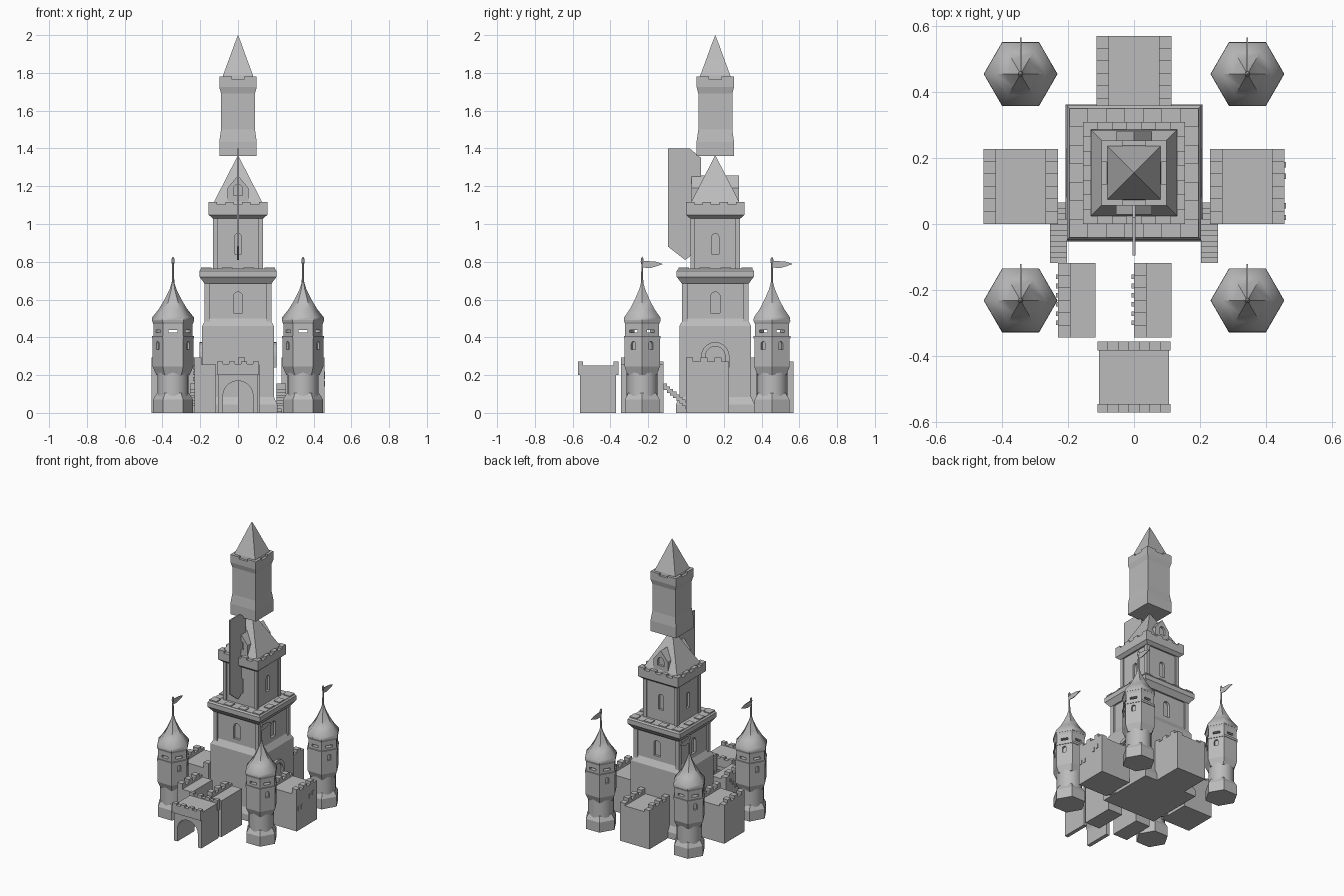
import bpy, bmesh
from math import pi, cos, sin, radians, sqrt
from mathutils import Matrix, Vector

if "Cube" in bpy.data.objects:
    bpy.data.objects.remove(bpy.data.objects["Cube"])

stone = bpy.data.materials.new("grey_stone")
stone.use_nodes = True
GREY = (0.5, 0.5, 0.5, 1)
stone.diffuse_color = GREY
stone.node_tree.nodes["Principled BSDF"].inputs["Base Color"].default_value = GREY

KEEP = Vector((0, 0.155, 0))


def finish(name, bm, smooth=None):
    bmesh.ops.remove_doubles(bm, verts=bm.verts, dist=1e-5)
    bmesh.ops.recalc_face_normals(bm, faces=bm.faces)
    mesh = bpy.data.meshes.new(name)
    bm.to_mesh(mesh)
    bm.free()
    mesh.materials.append(stone)
    ob = bpy.data.objects.new(name, mesh)
    bpy.context.collection.objects.link(ob)
    if smooth:
        select(ob)
        bpy.ops.object.shade_smooth_by_angle(angle=radians(smooth))
    return ob


def select(ob):
    bpy.ops.object.select_all(action='DESELECT')
    ob.select_set(True)
    bpy.context.view_layer.objects.active = ob


def loft(name, sides, profile, centre, smooth=None):
    """Stack of regular rings (radius, z); four sides means half-width."""
    bm = bmesh.new()
    k, turn = (sqrt(2), pi / 4) if sides == 4 else (1, 0)
    rings = []
    for r, z in profile:
        rings.append([bm.verts.new((centre[0] + k * r * cos(turn + 2 * pi * i / sides),
                                    centre[1] + k * r * sin(turn + 2 * pi * i / sides), z))
                      for i in range(sides)])
    for a, b in zip(rings, rings[1:]):
        for i in range(sides):
            j = (i + 1) % sides
            bm.faces.new((a[i], a[j], b[j], b[i]))
    bm.faces.new(rings[0])
    if profile[-1][0] > 1e-4:
        bm.faces.new(rings[-1])
    return finish(name, bm, smooth)


def boxes(name, spans):
    """One object from (x0, x1, y0, y1, z0, z1) blocks."""
    bm = bmesh.new()
    for x0, x1, y0, y1, z0, z1 in spans:
        mat = Matrix.Translation(((x0 + x1) / 2, (y0 + y1) / 2, (z0 + z1) / 2))
        bmesh.ops.create_cube(bm, size=1, matrix=mat @ Matrix.Diagonal((x1 - x0, y1 - y0, z1 - z0, 1)))
    return finish(name, bm)


def prism(name, pts, start, end, angle=0, centre=(0, 0, 0)):
    """Outline in x/z pushed along y, then turned about z at centre."""
    bm = bmesh.new()
    face = bm.faces.new([bm.verts.new((x, start, z)) for x, z in pts])
    out = bmesh.ops.extrude_face_region(bm, geom=[face])
    bmesh.ops.translate(bm, vec=(0, end - start, 0),
                        verts=[v for v in out["geom"] if isinstance(v, bmesh.types.BMVert)])
    bm.transform(Matrix.Translation(centre) @ Matrix.Rotation(angle, 4, 'Z'))
    return finish(name, bm)


def arch(hw, z0, spring, n=10):
    arc = [(hw * cos(pi * i / n), spring + hw * sin(pi * i / n)) for i in range(n + 1)]
    return [(hw, z0)] + arc + [(-hw, z0)]


def cut(target, pts, start, end, angle=0, centre=(0, 0, 0)):
    cutter = prism("cutter", pts, start, end, angle, centre)
    mod = target.modifiers.new("cut", 'BOOLEAN')
    mod.operation, mod.object, mod.solver = 'DIFFERENCE', cutter, 'EXACT'
    select(target)
    bpy.ops.object.modifier_apply(modifier="cut")
    bpy.data.objects.remove(cutter)


def corner_posts(name, half, width, z0, z1):
    spans = []
    for sx in (-1, 1):
        for sy in (-1, 1):
            x, y = sorted((sx * half, sx * (half - width))), sorted((sy * half, sy * (half - width)))
            spans.append((x[0], x[1], y[0] + KEEP.y, y[1] + KEEP.y, z0, z1))
    boxes(name, spans)


def parapet_ring(name, half, thick, z0, low, high, n):
    """Square ring of stones of alternating height."""
    spans = []
    step = 2 * half / n
    for i in range(n):
        top = high if i % 2 == 0 else low
        a, b = -half + i * step, -half + (i + 1) * step
        for s in (-1, 1):
            p, q = sorted((s * half, s * (half - thick)))
            spans.append((a, b, p + KEEP.y, q + KEEP.y, z0, top))
            spans.append((p, q, a + KEEP.y, b + KEEP.y, z0, top))
    boxes(name, spans)


# Lower keep
lower = loft("keep_lower", 4, [(.208, 0), (.208, .045), (.19, .085), (.19, .46), (.167, .5), (.167, .7)], KEEP)
corner_posts("keep_lower_posts", .177, .03, .46, .7)
loft("keep_lower_crown", 4, [(.178, .685), (.196, .71), (.204, .72), (.204, .752), (.196, .762)], KEEP)
parapet_ring("keep_lower_parapet", .196, .045, .75, .764, .77, 7)

# Middle keep
middle = loft("keep_middle", 4, [(.124, .755), (.124, 1.04)], KEEP)
corner_posts("keep_middle_posts", .132, .024, .755, 1.04)
loft("keep_middle_crown", 4, [(.134, 1.03), (.155, 1.048), (.155, 1.09)], KEEP)
parapet_ring("keep_middle_parapet", .155, .024, 1.08, 1.102, 1.117, 7)
loft("keep_middle_roof", 4, [(.133, 1.088), (.128, 1.115), (0, 1.365)], KEEP)

# Arched windows on each face of the keep
for k in range(4):
    cut(lower, arch(.025, .53, .615), -.2, -.15, k * pi / 2, KEEP)
    cut(middle, arch(.019, .84, .93), -.15, -.108, k * pi / 2, KEEP)

# Dormers on the front and back of the roof
gable = [(-.055, 1.1), (.055, 1.1), (.055, 1.19), (0, 1.258), (-.055, 1.19)]
for side, angle in (("front", 0), ("back", pi)):
    dormer = prism("dormer_" + side, gable, -.126, -.01, angle, KEEP)
    cut(dormer, arch(.024, 1.15, 1.185), -.15, -.11, angle, KEEP)

# Top turret with its spire
loft("top_turret", 4, [(.099, 1.36), (.099, 1.435), (.09, 1.5), (.09, 1.69), (.099, 1.725), (.099, 1.762)], KEEP)
parapet_ring("top_parapet", .099, .018, 1.75, 1.766, 1.78, 3)
loft("top_spire", 4, [(.084, 1.755), (.08, 1.785), (.045, 1.88), (.018, 1.955), (0, 2)], KEEP)

# Hanging banner, edge-on to the front
banner = [(-.095, 1.4), (-.095, .88), (-.005, .81), (.08, .87), (.08, 1.35), (.02, 1.4)]
prism("banner", banner, -.005, .005, pi / 2)

# Arched frames on the sides of the keep
for side, s in (("left", 1), ("right", -1)):
    ring = arch(.075, .24, .3) + arch(.052, .24, .3)[::-1]
    prism(side + "_arch_frame", ring, -.205, -.18, s * pi / 2, KEEP)

# Corner towers
for fb, ty in (("front", -.232), ("back", .455)):
    for lr, tx in (("left", .344), ("right", -.344)):
        name, c = f"{fb}_{lr}_tower_", (tx, ty, 0)
        loft(name + "base", 6, [(.106, 0), (.106, .07), (.085, .105)], c)
        loft(name + "shaft", 20, [(.082, .08), (.082, .23)], c, 30)
        head = loft(name + "head", 6, [(.088, .2), (.108, .245), (.108, .395)], c)
        loft(name + "ledge", 6, [(.112, .393), (.112, .408)], c)
        gallery = loft(name + "gallery", 6, [(.104, .405), (.104, .47), (.112, .488)], c)
        for k in range(6):
            a = k * pi / 3
            if k < 3:
                slot = [(-.024, .425), (.024, .425), (.024, .44), (-.024, .44)]
                cut(gallery, slot, -.2, .2, a, c)
            if k % 3:
                cut(head, arch(.013, .335, .365, 6), -.12, -.08, a, c)
        loft(name + "roof", 6, [(.112, .485), (.111, .505), (.075, .55), (.045, .6), (.018, .655), (.007, .69)], c, 50)
        loft(name + "pole", 6, [(.007, .68), (.005, .785), (.009, .8), (.008, .815), (0, .828)], c)
        flag = [(.004, .77), (.04, .766), (.075, .776), (.11, .788), (.075, .8), (.04, .803), (.004, .805)]
        prism(name + "flag", flag, -.002, .002, pi / 2, c)


def crenels(x0, x1, y0, y1, z0, low, high, n=6):
    """Stones along y of alternating height and thickness."""
    step = (y1 - y0) / n
    return [(x0, x1, y0 + i * step, y0 + (i + 1) * step, z0, low if i % 2 else high) for i in range(n)]


# Side wings, rear wing and the two front walls
walls = (("left_wing", .23, .457, 0, .227, (0, 1)), ("right_wing", -.457, -.23, 0, .227, (0, 1)),
         ("rear_wing", -.114, .114, .345, .57, (0, 1)),
         ("front_wall_left", 0, .113, -.345, -.118, (0,)), ("front_wall_right", -.23, -.117, -.345, -.118, (0,)))
for name, x0, x1, y0, y1, edges in walls:
    spans = [(x0, x1, y0, y1, 0, .255)]
    for e in edges:
        a, b = (x1 - .038, x1) if e else (x0, x0 + .038)
        spans += crenels(a, b, y0, y1, .25, .272, .294)
    boxes(name, spans)

# Small window sills on the outer walls
sills = []
for y, z in ((.02, .14), (.055, .14), (.145, .18), (.18, .19)):
    sills.append((.45, .461, y - .008, y + .008, z, z + .03))
for wall_x in (-.23, 0):
    for i in range(6):
        y = -.3 + i * .028
        sills.append((wall_x - .007, wall_x + .005, y - .007, y + .007, .17 + .03 * (i % 3), .19 + .03 * (i % 3)))
boxes("window_sills", sills)

# Gatehouse with an arched passage
outline = [(.106, 0), (.106, .25), (-.106, .25), (-.106, 0)] + arch(.08, 0, .09)[::-1]
prism("gatehouse", outline, -.56, -.37)
spans = []
for y0, y1 in ((-.572, -.546), (-.383, -.357)):
    spans.append((-.11, .11, y0, y1, .2, .25))
    for i in range(7):
        x = -.11 + i * .22 / 7
        spans.append((x, x + .22 / 7, y0, y1, .245, .258 if i % 2 else .272))
boxes("gatehouse_parapet", spans)

# Thin flights of steps beside the keep
for side, x0, x1 in (("left", .203, .255), ("right", -.255, -.203)):
    n, run, rise = 11, .183 / 11, .155 / 11
    boxes(side + "_steps", [(x0, x1, -.118 + i * run, -.118 + (i + 1) * run,
                             max(0, .155 - i * rise - .035), .155 - i * rise) for i in range(n)])
